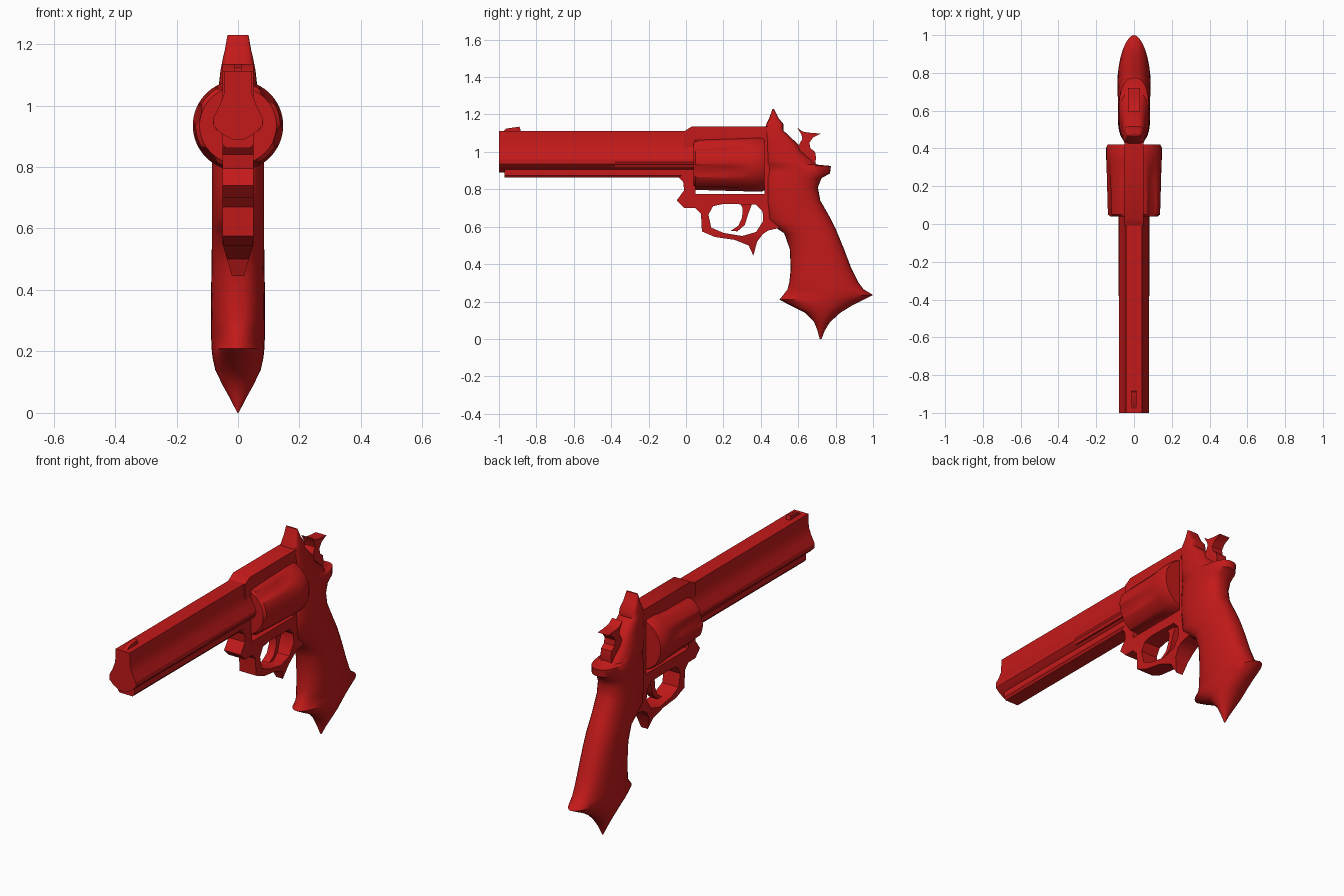
import bpy, bmesh
from math import sin, cos, pi, radians

if "Cube" in bpy.data.objects:
    bpy.data.objects.remove(bpy.data.objects["Cube"])

red = bpy.data.materials.new("red")
red.diffuse_color = (0.55, 0.01, 0.01, 1)
red.use_nodes = True
red.node_tree.nodes["Principled BSDF"].inputs["Base Color"].default_value = red.diffuse_color


def finish(ob, angle=35):
    bpy.ops.object.select_all(action='DESELECT')
    ob.select_set(True)
    bpy.context.view_layer.objects.active = ob
    ob.data.materials.clear()
    ob.data.materials.append(red)
    bpy.ops.object.shade_smooth_by_angle(angle=radians(angle))
    return ob


def rings_mesh(name, rings, angle=35):
    """Skin a list of equal-length closed rings and cap both ends."""
    bm = bmesh.new()
    rows = [[bm.verts.new(p) for p in r] for r in rings]
    n = len(rows[0])
    for a, b in zip(rows, rows[1:]):
        for i in range(n):
            j = (i + 1) % n
            bm.faces.new((a[i], a[j], b[j], b[i]))
    bm.faces.new(rows[0][::-1])
    bm.faces.new(rows[-1])
    bmesh.ops.recalc_face_normals(bm, faces=bm.faces)
    me = bpy.data.meshes.new(name)
    bm.to_mesh(me)
    bm.free()
    ob = bpy.data.objects.new(name, me)
    bpy.context.collection.objects.link(ob)
    return finish(ob, angle)


def side_profile(name, loops, half):
    """Flat outline in (y, z), further loops are holes, extruded across x."""
    cu = bpy.data.curves.new(name, 'CURVE')
    cu.dimensions = '2D'
    cu.fill_mode = 'BOTH'
    cu.extrude = half
    for loop in loops:
        s = cu.splines.new('POLY')
        s.points.add(len(loop) - 1)
        for p, (y, z) in zip(s.points, loop):
            p.co = (y, z, 0, 1)
        s.use_cyclic_u = True
    ob = bpy.data.objects.new(name, cu)
    bpy.context.collection.objects.link(ob)
    ob.rotation_euler = (pi / 2, 0, pi / 2)
    bpy.ops.object.select_all(action='DESELECT')
    ob.select_set(True)
    bpy.context.view_layer.objects.active = ob
    bpy.ops.object.convert(target='MESH')
    ob = bpy.context.view_layer.objects.active
    bm = bmesh.new()
    bm.from_mesh(ob.data)
    bmesh.ops.remove_doubles(bm, verts=bm.verts, dist=0.0005)
    bmesh.ops.recalc_face_normals(bm, faces=bm.faces)
    bm.to_mesh(ob.data)
    bm.free()
    return finish(ob)


def bar(name, half_section, y0, y1):
    """Mirrored (x, z) section swept along y."""
    sec = half_section + [(-x, z) for x, z in reversed(half_section)]
    return rings_mesh(name, [[(x, y, z) for x, z in sec] for y in (y0, y1)], 25)


# Barrel with narrow top rail, flared flanks and underlug
bar("barrel", [(.043, 1.112), (.045, 1.04), (.06, 1.0), (.08, .96), (.08, .935),
               (.055, .91), (.02, .89)], -1, .05)
bar("underlug", [(.05, .93), (.05, .875), (.04, .862)], -.97, .03)
bar("barrel_step", [(.078, .955), (.082, .945), (.07, .918)], -.38, .04)
side_profile("front_sight", [[(-.99, 1.1), (-.96, 1.125), (-.89, 1.135), (-.88, 1.1)]], .012)

# Frame: top strap, crane and trigger guard with cylinder window and finger hole
outer = [(-.01, 1.11), (.03, 1.135), (.47, 1.135), (.5, 1.0), (.5, .592), (.475, .588),
         (.44, .58), (.41, .56), (.38, .52), (.36, .445), (.335, .50), (.26, .53),
         (.155, .545), (.085, .575), (.08, .67), (.05, .70), (-.01, .70), (-.05, .74),
         (-.01, .795), (-.015, .84), (-.04, .865), (-.01, .88)]
window = [(.05, .775), (.05, 1.06), (.42, 1.06), (.42, .775)]
finger = [(.12, .665), (.145, .71), (.2, .722), (.375, .718), (.41, .68), (.412, .63),
          (.375, .572), (.3, .55), (.2, .567), (.135, .595)]
frame = side_profile("frame", [outer, window, finger], .05)
for v in frame.data.vertices:          # pinch the guard spur, local y is height
    if v.co.y < .55:
        v.co.z *= .4 + .6 * (v.co.y - .445) / .105

# Trigger
side_profile("trigger", [[(.28, .74), (.303, .70), (.3, .65), (.28, .605), (.24, .578),
                          (.275, .575), (.315, .61), (.33, .66), (.345, .70), (.36, .74)]], .022)

# Fluted cylinder
rings = []
for y, r, d in [(.04, .125, 0), (.05, .138, .012), (.22, .143, .012), (.30, .145, .006),
                (.34, .147, 0), (.405, .147, 0), (.42, .14, 0)]:
    ring = []
    for i in range(60):
        a = 2 * pi * i / 60
        rr = r - d * max(0, cos(6 * a + pi / 2)) ** .7
        ring.append((rr * cos(a), y, .935 + rr * sin(a)))
    rings.append(ring)
rings_mesh("cylinder", rings)

# Grip and recoil frame: (z, front y, back y, half width, squareness)
sections = [(0, .715, .725, .002, 2), (.045, .703, .742, .025, 2), (.09, .685, .77, .05, 2),
            (.14, .635, .825, .074, 2), (.18, .555, .89, .083, 2), (.21, .50, .95, .086, 1.9),
            (.235, .52, 1.0, .087, 1.8), (.265, .543, .95, .088, 2.1),
            (.305, .553, .92, .088, 2.3), (.375, .56, .885, .088, 2.4),
            (.48, .555, .845, .086, 2.4), (.565, .525, .81, .085, 2.4),
            (.595, .48, .797, .085, 2.4), (.64, .425, .775, .085, 2.4),
            (.74, .42, .718, .085, 2.5), (.81, .42, .705, .085, 2.5),
            (.86, .42, .725, .084, 2.5), (.885, .42, .77, .082, 2.4),
            (.925, .42, .775, .08, 2.4), (.932, .42, .70, .08, 2.5),
            (.96, .42, .67, .077, 2.5), (1.005, .42, .615, .07, 2.8),
            (1.04, .42, .60, .065, 3), (1.115, .42, .52, .057, 4),
            (1.15, .43, .52, .05, 4), (1.18, .445, .495, .043, 4), (1.23, .462, .47, .034, 4)]


def spow(v, e):
    return (1 if v >= 0 else -1) * abs(v) ** e


rings = []
for z, f, b, w, n in sections:
    c, h = (f + b) / 2, (b - f) / 2
    rings.append([(w * spow(sin(2 * pi * i / 32), 2 / n), c + h * spow(cos(2 * pi * i / 32), 2 / n), z)
                  for i in range(32)])
rings_mesh("grip", rings, 40)

# Hammer with curled spur
side_profile("hammer", [[(.595, 1.13), (.625, 1.108), (.665, 1.102), (.72, 1.098), (.68, 1.078),
                         (.66, 1.05), (.665, 1.02), (.69, 1.0), (.695, .97), (.69, .92),
                         (.58, .94), (.56, 1.03), (.6, 1.03), (.622, 1.07), (.618, 1.09)]], .032)
